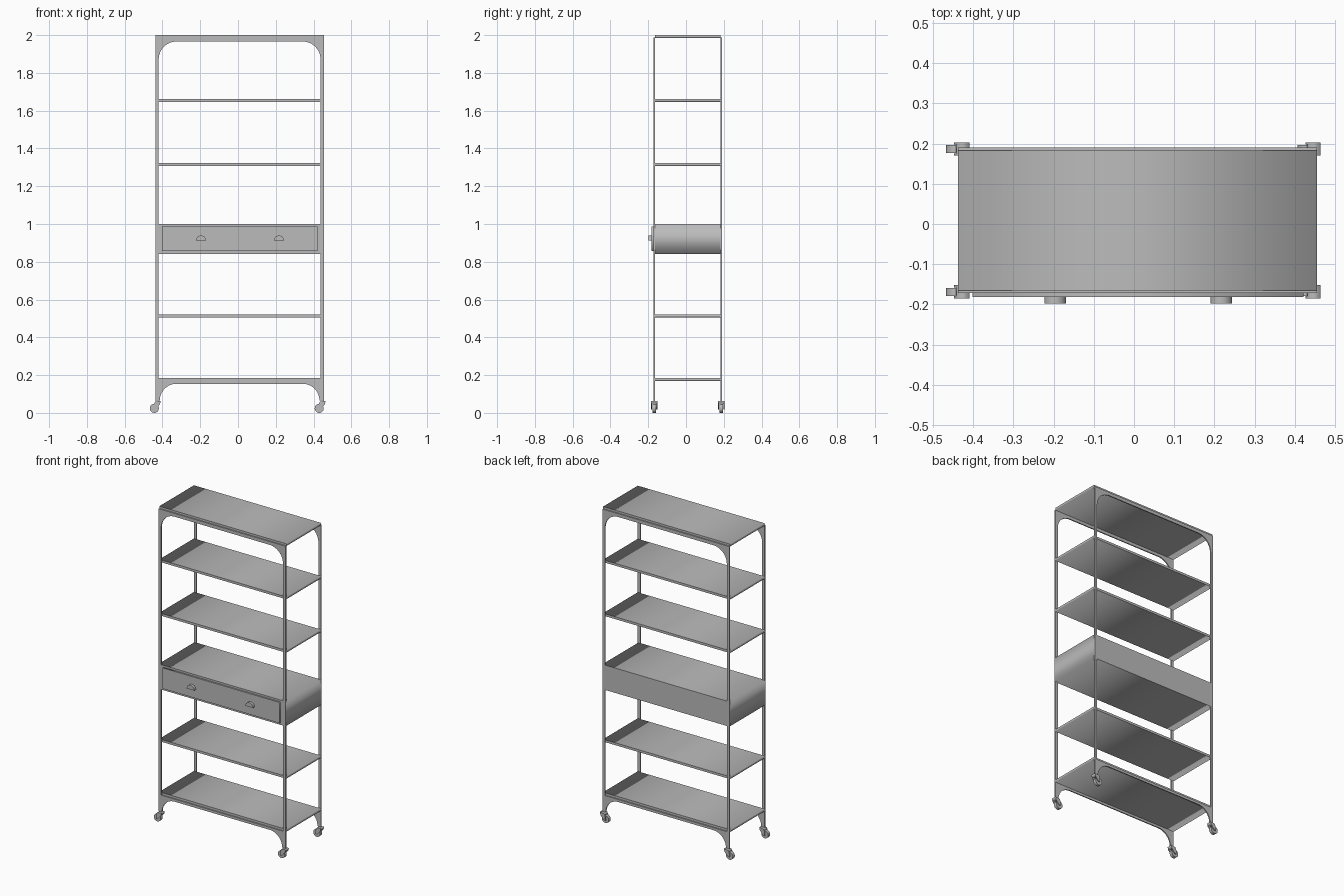
import bpy
from math import pi, cos, sin
from mathutils import Vector

if "Cube" in bpy.data.objects:
    bpy.data.objects.remove(bpy.data.objects["Cube"])

GREY = (0.5, 0.5, 0.5, 1)
metal = bpy.data.materials.new("grey metal")
metal.use_nodes = True
metal.diffuse_color = GREY
metal.node_tree.nodes["Principled BSDF"].inputs["Base Color"].default_value = GREY

# Overall layout
LEFT, RIGHT = -0.438, 0.455
FRONT, BACK = -0.172, 0.19
SHEET = 0.007
POST = 0.018


def add(name, mesh):
    mesh.materials.append(metal)
    obj = bpy.data.objects.new(name, mesh)
    bpy.context.collection.objects.link(obj)
    return obj


def plate(name, loops, y0, y1):
    """Extrude closed x-z outlines along y; inner loops become holes."""
    curve = bpy.data.curves.new(name + " outline", "CURVE")
    curve.dimensions = "2D"
    curve.fill_mode = "BOTH"
    curve.extrude = (y1 - y0) / 2
    for loop in loops:
        spline = curve.splines.new("POLY")
        spline.points.add(len(loop) - 1)
        for point, (x, z) in zip(spline.points, loop):
            point.co = (x, z, 0, 1)
        spline.use_cyclic_u = True
    helper = bpy.data.objects.new(name + " helper", curve)
    bpy.context.collection.objects.link(helper)
    bpy.context.view_layer.update()
    graph = bpy.context.evaluated_depsgraph_get()
    mesh = bpy.data.meshes.new_from_object(helper.evaluated_get(graph))
    bpy.data.objects.remove(helper)
    mesh.materials.clear()
    for v in mesh.vertices:
        x, z, d = v.co
        v.co = Vector((x, (y0 + y1) / 2 - d, z))
    return add(name, mesh)


def box(name, x0, x1, y0, y1, z0, z1):
    return plate(name, [[(x0, z0), (x1, z0), (x1, z1), (x0, z1)]], y0, y1)


def arc(cx, cz, r, start, end, steps=12):
    angles = [start + (end - start) * i / steps for i in range(steps + 1)]
    return [(cx + r * cos(a), cz + r * sin(a)) for a in angles]


# Front and back sheet frames: arched top, open window, arched feet
def frame(name, y0):
    r = 0.094
    a, b = LEFT + POST, RIGHT - POST
    window = [(a, 0.17), (b, 0.17)]
    window += arc(b - r, 1.966 - r, r, 0, pi / 2)
    window += arc(a + r, 1.966 - r, r, pi / 2, pi)
    f, foot = 0.088, 0.064
    c, d = LEFT + 0.024, RIGHT - 0.024
    outer = [(LEFT, 1.987), (LEFT, foot)]
    outer += arc(c + f, 0.154 - f, f, pi, pi / 2)
    outer += arc(d - f, 0.154 - f, f, pi / 2, 0)
    outer += [(RIGHT, foot), (RIGHT, 1.987)]
    plate(name, [outer, window], y0, y0 + SHEET)


frame("front_frame", FRONT)
frame("back_frame", BACK - SHEET)

# Shelves held between the frames
shelf_tops = {"bottom": 0.184, "lower": 0.521, "middle": 1.322, "upper": 1.662, "top": 2.0}
for label, top in shelf_tops.items():
    box(label + "_shelf", LEFT, RIGHT, FRONT + SHEET, BACK - SHEET, top - 0.015, top)

# Drawer case, drawer front and cup pulls
box("drawer_case", LEFT, RIGHT, FRONT, BACK, 0.842, 1.0)
box("drawer_front", -0.402, 0.421, FRONT - 0.01, FRONT, 0.856, 0.988)
for side, x in (("right", -0.196), ("left", 0.217)):
    pull = plate(side + "_pull", [arc(x, 0.912, 0.027, 0, pi, 16)], FRONT - 0.026, FRONT - 0.01)


# Casters, all trailing the same way
def caster(name, x, y):
    wheel = [(x + px, pz) for px, pz in arc(0, 0.024, 0.024, 0, 2 * pi * 23 / 24, 23)]
    plate(name + "_wheel", [wheel], y - 0.01, y + 0.01)
    fork = [(-0.004, 0.018), (0.008, 0.020), (0.030, 0.046), (0.034, 0.064),
            (0.004, 0.060), (-0.004, 0.042)]
    for tag, s in (("front", -1), ("back", 1)):
        ya, yb = sorted((y + s * 0.011, y + s * 0.0165))
        plate(f"{name}_{tag}_fork", [[(x + px, pz) for px, pz in fork]], ya, yb)
    crown = [(0.000, 0.050), (0.031, 0.050), (0.034, 0.064), (0.004, 0.060)]
    plate(name + "_crown", [[(x + px, pz) for px, pz in crown]], y - 0.0165, y + 0.0165)


for row, y in (("front", FRONT + SHEET / 2), ("back", BACK - SHEET / 2)):
    for side, x in (("right", -0.443), ("left", 0.43)):
        caster(f"{row}_{side}_caster", x, y)

# Smooth the round parts, keeping hard edges
bpy.ops.object.select_all(action="DESELECT")
for obj in bpy.context.collection.objects:
    if obj.type == "MESH" and obj.name.endswith(("wheel", "pull", "frame")):
        obj.select_set(True)
        bpy.context.view_layer.objects.active = obj
bpy.ops.object.shade_smooth_by_angle()
